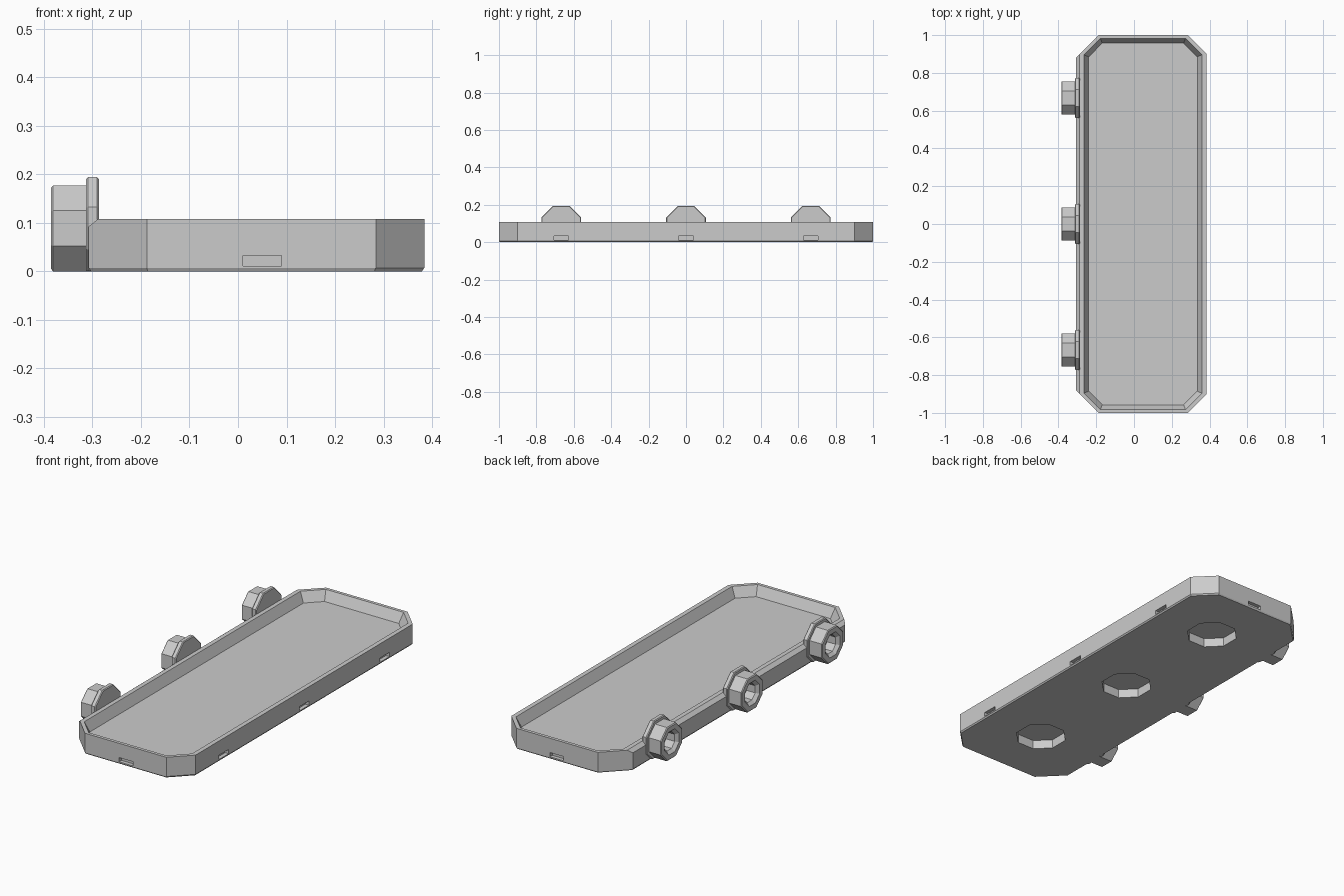
import bpy, bmesh, math
from mathutils import Vector

if "Cube" in bpy.data.objects:
    bpy.data.objects.remove(bpy.data.objects["Cube"], do_unlink=True)

grey = bpy.data.materials.new("plain grey")
grey.use_nodes = True
grey.diffuse_color = (0.6, 0.6, 0.6, 1)
grey.node_tree.nodes["Principled BSDF"].inputs["Base Color"].default_value = (0.6, 0.6, 0.6, 1)

SOCKET_Y = (-0.667, 0, 0.667)
MID_X = 0.05


def loft(bm, rings):
    """Bridge equal rings of points into a closed solid."""
    loops = [[bm.verts.new(p) for p in ring] for ring in rings]
    n = len(loops[0])
    for a, b in zip(loops, loops[1:]):
        for i in range(n):
            j = (i + 1) % n
            bm.faces.new((a[i], a[j], b[j], b[i]))
    bm.faces.new(loops[0][::-1])
    bm.faces.new(loops[-1])


def finish(bm, name):
    bmesh.ops.recalc_face_normals(bm, faces=bm.faces)
    mesh = bpy.data.meshes.new(name)
    bm.to_mesh(mesh)
    bm.free()
    mesh.materials.append(grey)
    obj = bpy.data.objects.new(name, mesh)
    bpy.context.collection.objects.link(obj)
    return obj


def cut_rect(x0, x1, y, cl, cr, z):
    """Rectangle with cut corners: cl on the -x side, cr on the +x side."""
    half = [(x1, -y + cr), (x1, y - cr), (x1 - cr, y), (x0 + cl, y)]
    other = [(x0, y - cl), (x0, -y + cl), (x0 + cl, -y), (x1 - cr, -y)]
    return [Vector((px, py, z)) for px, py in half + other]


def octagon(apothem):
    r = apothem / math.cos(math.pi / 8)
    return [(r * math.cos(a), r * math.sin(a))
            for a in (math.pi / 8 + i * math.pi / 4 for i in range(8))]


def ring_x(x, apothem, y, z):
    return [(x, y + u, z + v) for u, v in octagon(apothem)]


def box(bm, centre, size):
    verts = bmesh.ops.create_cube(bm, size=1)["verts"]
    for v in verts:
        v.co = Vector(c + s * k for c, s, k in zip(centre, size, v.co))


# Tray: outer wall, chamfered left rim, sloped inside and floor
bm = bmesh.new()
loft(bm, [
    cut_rect(-0.303, 0.379, 0.996, 0.117, 0.098, 0),
    cut_rect(-0.308, 0.384, 1.0, 0.12, 0.1, 0.007),
    cut_rect(-0.308, 0.384, 1.0, 0.12, 0.1, 0.092),
    cut_rect(-0.288, 0.384, 1.0, 0.10, 0.1, 0.108),
    cut_rect(-0.265, 0.36, 0.983, 0.087, 0.087, 0.108),
    cut_rect(-0.24, 0.335, 0.957, 0.072, 0.072, 0.057),
])
tray = finish(bm, "tray")

# Cutter: octagonal pockets underneath and small slots in three walls
bm = bmesh.new()
for y in SOCKET_Y:
    loft(bm, [[(MID_X + u, y + v, z) for u, v in octagon(0.118)] for z in (-0.05, 0.047)])
    box(bm, (0.384, y, 0.022), (0.04, 0.08, 0.022))
for side in (-1, 1):
    box(bm, (MID_X, side, 0.022), (0.08, 0.04, 0.022))
cutter = finish(bm, "pocket_cutter")
cutter.hide_render = True

mod = tray.modifiers.new("pockets", "BOOLEAN")
mod.operation = "DIFFERENCE"
mod.solver = "EXACT"
mod.object = cutter
bpy.context.view_layer.objects.active = tray
bpy.ops.object.modifier_apply(modifier=mod.name)
bpy.data.objects.remove(cutter, do_unlink=True)

# Side sockets: flange plate plus a hollow octagonal boss
NUT = 0.0885
for n, y in enumerate(SOCKET_Y, 1):
    bm = bmesh.new()
    loft(bm, [ring_x(x, a, y, NUT) for x, a in
              ((-0.313, 0.102), (-0.309, 0.106), (-0.291, 0.106), (-0.287, 0.102))])
    geom = bm.verts[:] + bm.edges[:] + bm.faces[:]
    cut = bmesh.ops.bisect_plane(bm, geom=geom, plane_co=(0, 0, 0.001),
                                 plane_no=(0, 0, -1), clear_outer=True)
    rim = [e for e in cut["geom_cut"] if isinstance(e, bmesh.types.BMEdge)]
    bmesh.ops.holes_fill(bm, edges=rim)
    finish(bm, f"socket_flange_{n}")

    bm = bmesh.new()
    loft(bm, [ring_x(x, a, y, NUT) for x, a in
              ((-0.3, NUT), (-0.381, NUT), (-0.385, 0.084),
               (-0.385, 0.06), (-0.37, 0.045), (-0.32, 0.045))])
    finish(bm, f"socket_boss_{n}")
